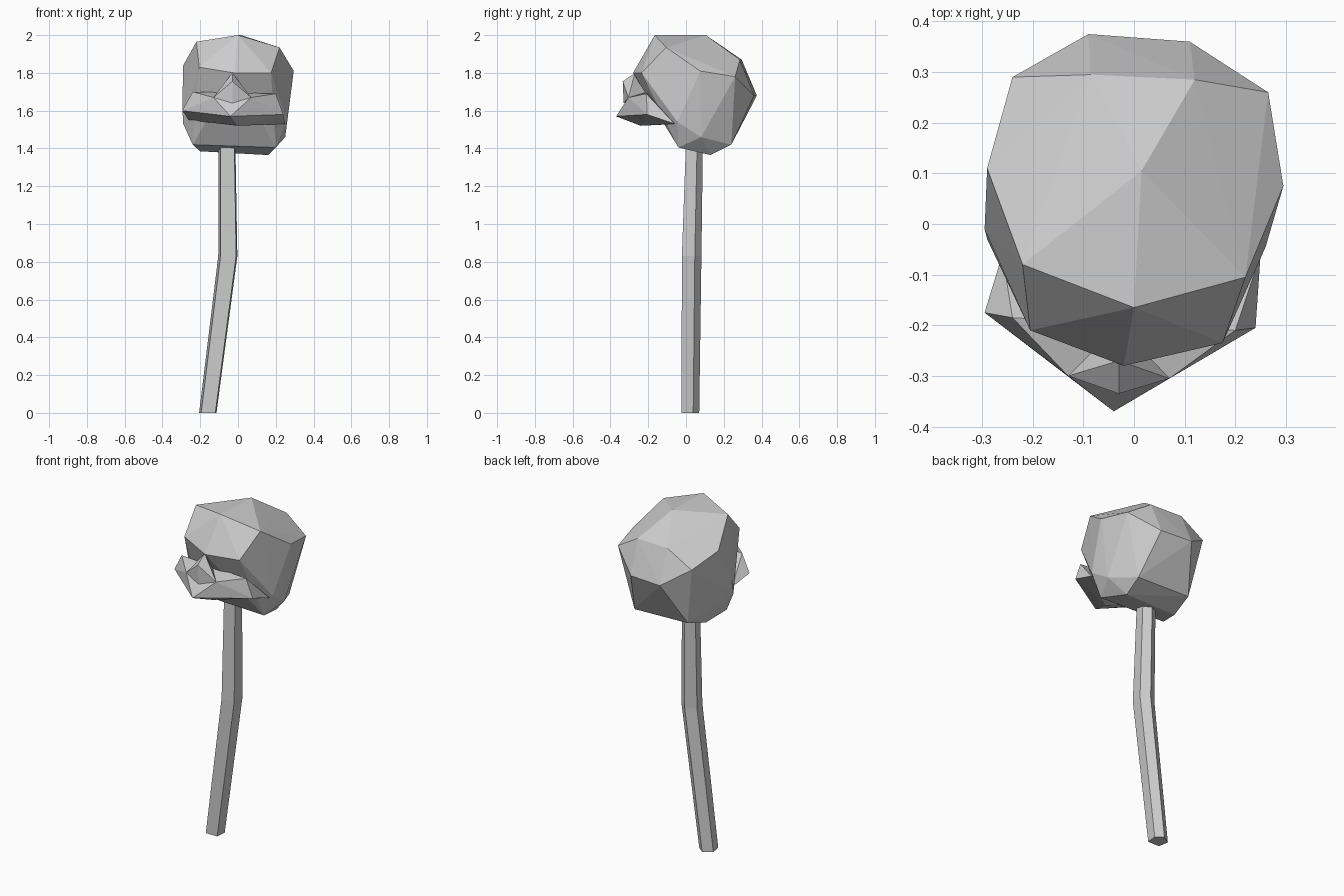
import bpy, bmesh
from mathutils import Vector

cube = bpy.data.objects.get("Cube")
if cube:
    bpy.data.objects.remove(cube, do_unlink=True)

# One bone-grey material for everything
grey = bpy.data.materials.new("bone_grey")
grey.use_nodes = True
grey.diffuse_color = (0.6, 0.6, 0.6, 1)
grey.node_tree.nodes["Principled BSDF"].inputs["Base Color"].default_value = (0.6, 0.6, 0.6, 1)


def finish(name, bm):
    bmesh.ops.recalc_face_normals(bm, faces=bm.faces)
    mesh = bpy.data.meshes.new(name)
    bm.to_mesh(mesh)
    bm.free()
    mesh.materials.append(grey)
    obj = bpy.data.objects.new(name, mesh)
    bpy.context.collection.objects.link(obj)
    return obj


def faceted(name, points):
    """Chiselled solid wrapped around a few corner points."""
    bm = bmesh.new()
    for p in points:
        bm.verts.new(p)
    hull = bmesh.ops.convex_hull(bm, input=bm.verts)
    loose = [v for v in hull["geom_interior"] if isinstance(v, bmesh.types.BMVert)]
    bmesh.ops.delete(bm, geom=loose, context="VERTS")
    return finish(name, bm)


def loft(name, section, stations):
    """Prism that follows (centre, scale) stations."""
    bm = bmesh.new()
    rings = [[bm.verts.new(Vector(c) + Vector((x * s, y * s, 0))) for x, y in section]
             for c, s in stations]
    n = len(section)
    for a, b in zip(rings, rings[1:]):
        for i in range(n):
            j = (i + 1) % n
            bm.faces.new((a[i], a[j], b[j], b[i]))
    bm.faces.new(rings[0])
    bm.faces.new(rings[-1])
    return finish(name, bm)


# Skull: crown, brow, sides, back, jaw
crown = [(0.015, 0.105, 2.0), (0, -0.165, 2.0), (-0.22, -0.08, 1.965), (0.22, -0.105, 1.935)]
brow = [(-0.205, -0.21, 1.83), (-0.02, -0.28, 1.80), (0.175, -0.235, 1.80)]
sides = [(0.295, 0.075, 1.81), (-0.29, 0.11, 1.84), (-0.295, -0.01, 1.62), (0.25, 0.08, 1.46)]
back = [(-0.24, 0.29, 1.78), (-0.085, 0.295, 1.87), (0.12, 0.285, 1.87), (0.265, 0.26, 1.78),
        (-0.09, 0.375, 1.68), (0.11, 0.36, 1.68)]
jaw = [(-0.29, -0.03, 1.53), (0.26, -0.045, 1.54), (-0.24, -0.04, 1.42), (0.2, -0.04, 1.405),
       (-0.2, 0.1, 1.385), (0.16, 0.13, 1.365), (-0.18, 0.24, 1.43), (0.17, 0.24, 1.42)]
faceted("skull", crown + brow + sides + back + jaw)

# Upper lip and cheeks, overhanging the jaw
faceted("muzzle", [
    (-0.295, -0.175, 1.60), (0.24, -0.205, 1.58), (-0.04, -0.37, 1.57),
    (-0.13, -0.30, 1.67), (0.07, -0.305, 1.67), (-0.24, -0.185, 1.70), (0.2, -0.21, 1.69),
    (-0.26, -0.06, 1.55), (0.25, -0.06, 1.53), (0, -0.24, 1.52), (0, -0.04, 1.53)])

# Wedge nose
faceted("nose", [
    (-0.03, -0.27, 1.80), (-0.03, -0.335, 1.755), (-0.03, -0.33, 1.64),
    (-0.13, -0.30, 1.67), (0.07, -0.305, 1.67), (-0.03, -0.2, 1.70)])

# Bent five-sided stick
pentagon = [(-0.035, -0.047), (0.04, -0.047), (0.046, 0.015), (0.005, 0.047), (-0.046, 0.015)]
loft("stick", pentagon, [((-0.16, 0.023, 0), 1), ((-0.054, 0.03, 0.83), 1.1), ((-0.058, 0.045, 1.45), 0.95)])
